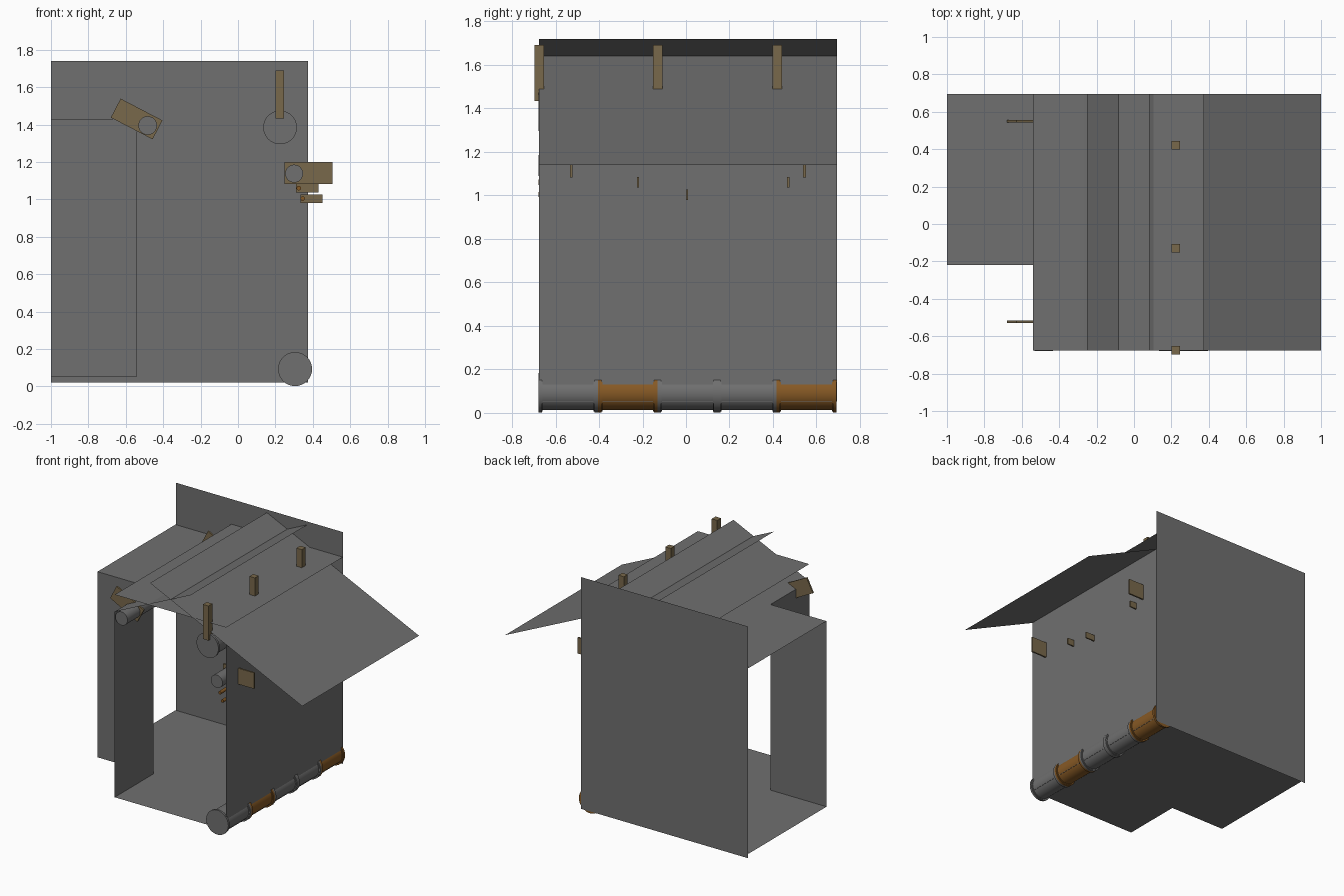
import bpy, bmesh, math
from mathutils import Matrix, Vector

if "Cube" in bpy.data.objects:
    bpy.data.objects.remove(bpy.data.objects["Cube"])


def material(name, rgb):
    m = bpy.data.materials.new(name)
    m.diffuse_color = (*rgb, 1)
    m.use_nodes = True
    m.node_tree.nodes["Principled BSDF"].inputs["Base Color"].default_value = m.diffuse_color
    return m


GREY = material("grey", (0.16, 0.16, 0.16))
BROWN = material("brown", (0.24, 0.10, 0.018))
TAN = material("tan", (0.19, 0.14, 0.07))
Y0, Y1 = -0.675, 0.695          # front and back limits of the building


def finish(name, bm, mats):
    me = bpy.data.meshes.new(name)
    bm.to_mesh(me)
    bm.free()
    for m in mats:
        me.materials.append(m)
    ob = bpy.data.objects.new(name, me)
    bpy.context.collection.objects.link(ob)
    return ob


def sheet(name, pts, mat=GREY):
    bm = bmesh.new()
    bm.faces.new([bm.verts.new(p) for p in pts])
    return finish(name, bm, [mat])


def slope(name, a, b, y0=Y0, y1=Y1):
    """Sheet running along y between two (x, z) points."""
    return sheet(name, [(a[0], y0, a[1]), (b[0], y0, b[1]),
                        (b[0], y1, b[1]), (a[0], y1, a[1])])


def box(name, centre, size, tilt=0):
    bm = bmesh.new()
    bmesh.ops.create_cube(bm, size=1, matrix=Matrix.Translation(centre)
                          @ Matrix.Rotation(tilt, 4, 'Y')
                          @ Matrix.Diagonal((*size, 1)))
    return finish(name, bm, [TAN])


def add_rod(bm, x, z, r, y0, y1, index, sides):
    """Capped cylinder along y."""
    mat = (Matrix.Translation((x, (y0 + y1) / 2, z))
           @ Matrix.Rotation(math.pi / 2, 4, 'X'))
    new = bmesh.ops.create_cone(bm, cap_ends=True, segments=sides, radius1=r,
                                radius2=r, depth=y1 - y0, matrix=mat)
    for f in {f for v in new['verts'] for f in v.link_faces}:
        f.material_index = index
        f.smooth = len(f.verts) == 4
    for e in {e for v in new['verts'] for e in v.link_edges}:
        if any(len(f.verts) > 4 for f in e.link_faces):
            e.smooth = False


def rod(name, x, z, r, mat, sides=24):
    bm = bmesh.new()
    add_rod(bm, x, z, r, Y0 - 0.003, Y1, 0, sides)
    return finish(name, bm, [mat])


def pipe(name, x, z, r):
    """Five sections in two colours, with a raised ring at each end."""
    bm = bmesh.new()
    step = (Y1 - Y0) / 5
    for i, index in enumerate((0, 1, 0, 0, 1)):
        a = Y0 - 0.004 + i * step
        b = a + step
        add_rod(bm, x, z, r * 0.88, a + 0.005, b - 0.005, index, 32)
        for y in (a, b - 0.016):
            add_rod(bm, x, z, r, y, y + 0.016, index, 32)
            add_rod(bm, x, z, r * 0.94, y - 0.004 if y != a else y + 0.01,
                    y + 0.006 if y != a else y + 0.02, index, 32)
    return finish(name, bm, [GREY, BROWN])


# Room shell: thin sheets, open on the front and on the left side
L, N, R, YN = -1.0, -0.54, 0.375, -0.22
FLOOR, TOP, LOFT = 0.052, 1.43, 1.556
sheet("floor", [(L, YN, FLOOR), (N, YN, FLOOR), (N, Y0, FLOOR),
                (R, Y0, FLOOR), (R, Y1, FLOOR), (L, Y1, FLOOR)])
sheet("back_wall", [(L, 0.698, 0.02), (R, 0.698, 0.02),
                    (R, 0.698, 1.74), (L, 0.698, 1.74)])
sheet("front_panel", [(L, YN, FLOOR), (N, YN, FLOOR), (N, YN, TOP), (L, YN, TOP)])
sheet("porch_side_wall", [(N, Y0, FLOOR), (N, YN, FLOOR), (N, YN, TOP), (N, Y0, TOP)])
sheet("right_wall", [(R, Y0, FLOOR), (R, Y1, FLOOR), (R, Y1, TOP), (R, Y0, TOP)])

# Roof: low flat sheet, loft sheet and two slopes crossing at the ridge
slope("low_roof", (L, TOP), (N, TOP), YN)
slope("loft_sheet", (N, LOFT), (R, LOFT))
slope("roof_left_slope", (N, TOP), (0.083, 1.718))
slope("roof_right_slope", (1.0, 1.14), (-0.25, 1.72))

# Pipes and beams along the depth
pipe("ground_pipe", 0.305, 0.093, 0.091)
pipe("upper_pipe", 0.225, 1.385, 0.09)
rod("left_beam", -0.483, 1.395, 0.05, GREY)
rod("right_beam", 0.30, 1.138, 0.048, GREY)
rod("upper_thin_rod", 0.325, 1.06, 0.012, BROWN, 12)
rod("lower_thin_rod", 0.346, 1.004, 0.012, BROWN, 12)

# Posts standing through the roof
for i, y in enumerate((-0.675, -0.13, 0.42)):
    box(f"roof_post_{i}", (0.223, y, 1.562), (0.045, 0.045, 0.257))

# Bracket plates through the side walls
for i, y in enumerate((-0.527, 0.545)):
    box(f"large_bracket_{i}", (0.377, y, 1.141), (0.255, 0.012, 0.118))
    box(f"tilted_bracket_{i}", (-0.542, y + 0.004, 1.43), (0.252, 0.012, 0.114),
        math.radians(27.5))
for i, y in enumerate((-0.22, 0.47)):
    box(f"small_bracket_{i}", (0.37, y, 1.06), (0.12, 0.01, 0.048))
box("middle_bracket", (0.392, 0.005, 1.003), (0.118, 0.01, 0.046))
